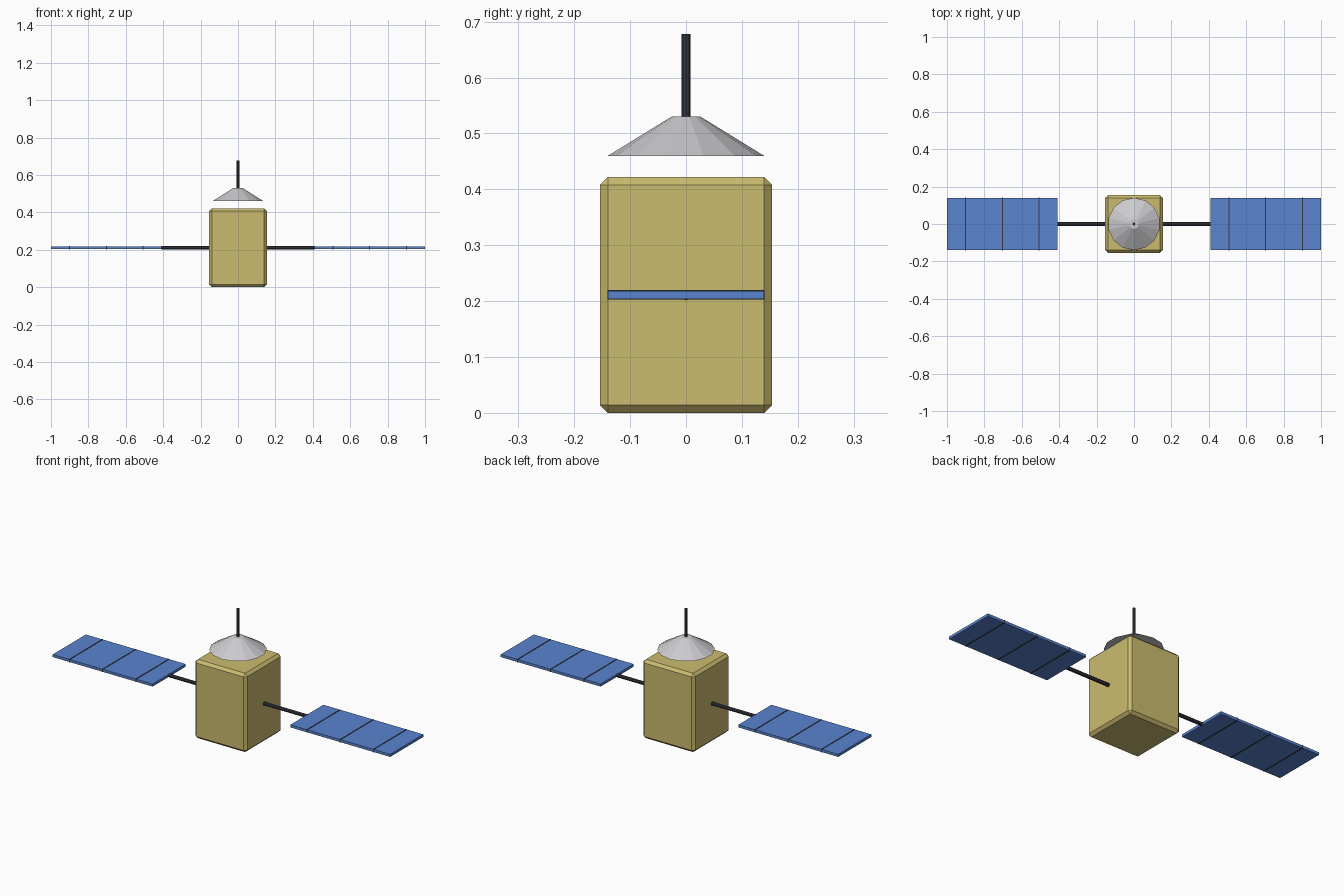
import bpy, bmesh, math
from mathutils import Matrix

if "Cube" in bpy.data.objects:
    bpy.data.objects.remove(bpy.data.objects["Cube"])


def material(name, rgb):
    m = bpy.data.materials.new(name)
    m.diffuse_color = (*rgb, 1)
    m.use_nodes = True
    m.node_tree.nodes["Principled BSDF"].inputs["Base Color"].default_value = m.diffuse_color
    return m


GOLD = material("gold foil", (0.60, 0.50, 0.16))
BLUE = material("panel blue", (0.10, 0.23, 0.62))
SILVER = material("dish silver", (0.60, 0.60, 0.62))
DARK = material("dark metal", (0.035, 0.04, 0.05))


def finish(name, bm, mat):
    mesh = bpy.data.meshes.new(name)
    bm.to_mesh(mesh)
    bm.free()
    mesh.materials.append(mat)
    obj = bpy.data.objects.new(name, mesh)
    bpy.context.collection.objects.link(obj)
    return obj


def box(name, center, size, mat, chamfer=0):
    bm = bmesh.new()
    bmesh.ops.create_cube(bm, size=1, matrix=Matrix.Translation(center) @ Matrix.Diagonal((*size, 1)))
    if chamfer:
        bmesh.ops.bevel(bm, geom=bm.edges[:], offset=chamfer, segments=1,
                        affect='EDGES', profile=0.5)
    return finish(name, bm, mat)


def cone(name, center, r1, r2, depth, sides, mat, along_x=False):
    bm = bmesh.new()
    m = Matrix.Translation(center)
    if along_x:
        m = m @ Matrix.Rotation(math.pi / 2, 4, 'Y')
    bmesh.ops.create_cone(bm, cap_ends=True, segments=sides, radius1=r1,
                          radius2=r2, depth=depth, matrix=m)
    return finish(name, bm, mat)


MID = 0.211

# Foil-wrapped body with chamfered edges
box("body", (0, 0, MID), (0.308, 0.308, 0.422), GOLD, 0.014)

# Dish floating over the body, with its mast
cone("dish", (0, 0, 0.495), 0.14, 0.026, 0.07, 14, SILVER)
cone("antenna_mast", (0, 0, 0.602), 0.0077, 0.0077, 0.152, 8, DARK)

# Wings: arm, panel and three dividing ribs on each side
for side, s in (("left", -1), ("right", 1)):
    cone(f"{side}_arm", (s * 0.275, 0, MID), 0.0095, 0.0095, 0.27, 8, DARK, True)
    box(f"{side}_panel", (s * 0.704, 0, MID), (0.592, 0.28, 0.014), BLUE)
    for i in (-1, 0, 1):
        box(f"{side}_rib_{i + 2}", (s * (0.704 + i * 0.197), 0, MID),
            (0.006, 0.281, 0.017), DARK)
